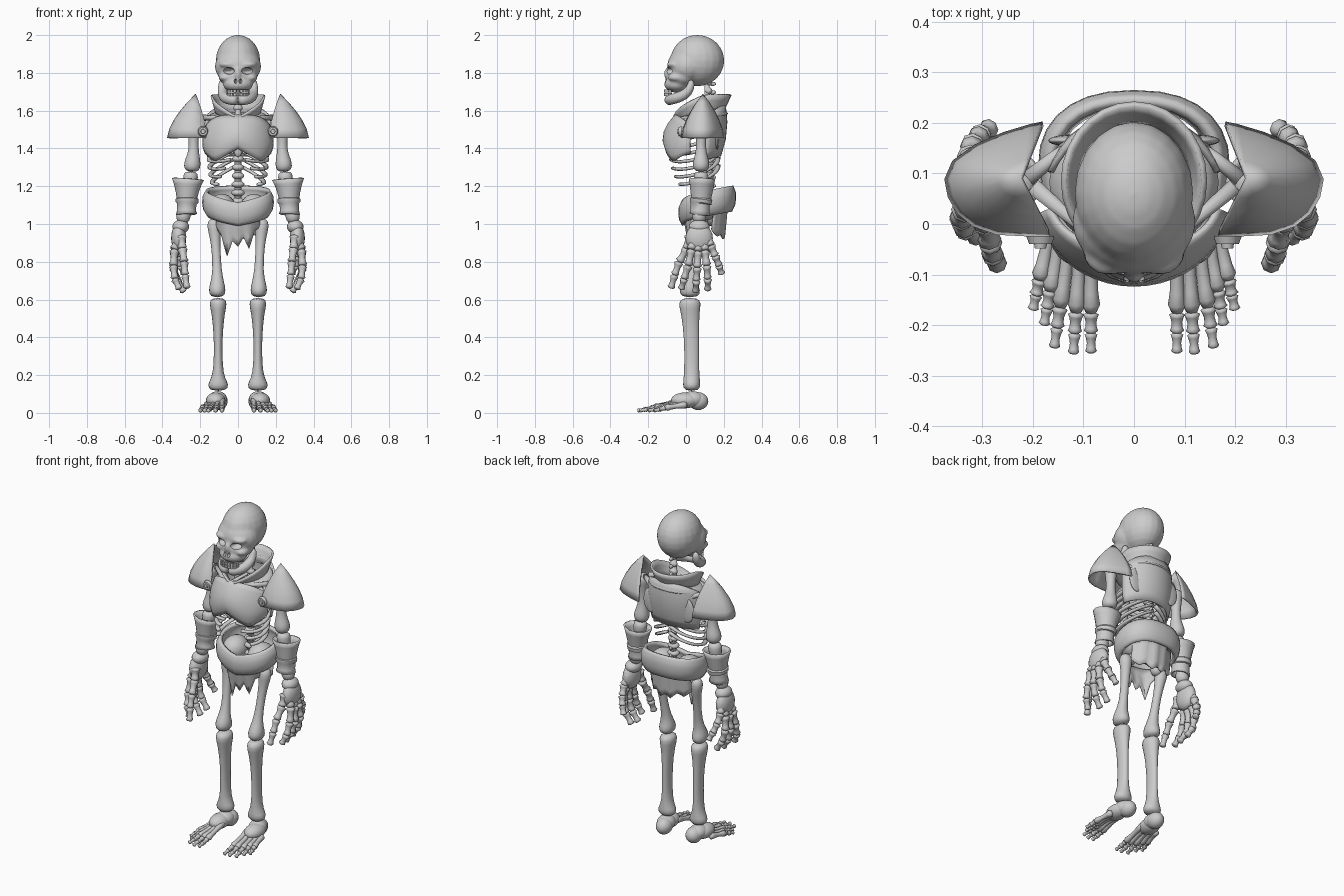
import bpy, bmesh
from math import sin, cos, pi, radians, copysign
from mathutils import Vector, Matrix

if "Cube" in bpy.data.objects:
    bpy.data.objects.remove(bpy.data.objects["Cube"])

GREY = bpy.data.materials.new("pale grey")
GREY.use_nodes = True
GREY.diffuse_color = (0.6, 0.6, 0.6, 1)
GREY.node_tree.nodes["Principled BSDF"].inputs["Base Color"].default_value = (0.6, 0.6, 0.6, 1)
X, Z = Vector((1, 0, 0)), Vector((0, 0, 1))


# ---------- helpers ----------
def finish(name, bm, mirror=False, thick=0, subdiv=0, sharp=False):
    bmesh.ops.recalc_face_normals(bm, faces=bm.faces)
    mesh = bpy.data.meshes.new(name)
    bm.to_mesh(mesh)
    bm.free()
    mesh.materials.append(GREY)
    ob = bpy.data.objects.new(name, mesh)
    bpy.context.collection.objects.link(ob)
    for p in mesh.polygons:
        p.use_smooth = True
    if sharp:
        keep_edges(ob)
    if thick:
        m = ob.modifiers.new("thickness", 'SOLIDIFY')
        m.thickness, m.offset = thick, 0
    if mirror:
        ob.modifiers.new("mirror", 'MIRROR').use_clip = False
    if subdiv:
        m = ob.modifiers.new("smooth", 'SUBSURF')
        m.levels = m.render_levels = subdiv
    return ob


def keep_edges(ob):
    bpy.ops.object.select_all(action='DESELECT')
    ob.select_set(True)
    bpy.context.view_layer.objects.active = ob
    bpy.ops.object.shade_smooth_by_angle(angle=radians(35))


def tube(bm, pts, ref=X, sides=10, cap=True):
    """Loft round sections along points (x, y, z, radius[, second radius])."""
    ps = [Vector(p[:3]) for p in pts]
    rings = []
    for i, p in enumerate(pts):
        t = (ps[min(i + 1, len(ps) - 1)] - ps[max(i - 1, 0)]).normalized()
        a = (ref - t * ref.dot(t)).normalized()
        b = t.cross(a)
        rings.append([bm.verts.new(ps[i] + a * p[3] * cos(2 * pi * k / sides)
                                   + b * p[-1] * sin(2 * pi * k / sides)) for k in range(sides)])
    for r, s in zip(rings, rings[1:]):
        for k in range(sides):
            bm.faces.new((r[k], r[(k + 1) % sides], s[(k + 1) % sides], s[k]))
    if cap:
        bm.faces.new(rings[0])
        bm.faces.new(rings[-1])


def blob(bm, c, r):
    bmesh.ops.create_uvsphere(bm, u_segments=20, v_segments=12, radius=1,
                              matrix=Matrix.Translation(c) @ Matrix.Diagonal((*r, 1)))


def pair(bm, c, r):
    blob(bm, c, r)
    blob(bm, (-c[0], c[1], c[2]), r)


def chain(bm, pts, r, taper=0.85):
    """Row of small knuckled bones through the points."""
    for a, b in zip(pts, pts[1:]):
        a, b = Vector(a), Vector(b)
        tube(bm, [(*a.lerp(b, f), r * k) for f, k in
                  ((0, .6), (.1, 1.1), (.25, .9), (.5, .72), (.75, .8), (.9, 1), (1, .6))], sides=8)
        r *= taper


def sheet(name, f, nu, nv, thick, closed=False, mirror=False):
    """Thin shell from a surface function f(u, v)."""
    bm = bmesh.new()
    n = nu if closed else nu + 1
    g = [[bm.verts.new(f(i / nu, j / nv)) for i in range(n)] for j in range(nv + 1)]
    for j in range(nv):
        for i in range(nu):
            k = (i + 1) % n
            bm.faces.new((g[j][i], g[j][k], g[j + 1][k], g[j + 1][i]))
    bmesh.ops.remove_doubles(bm, verts=bm.verts, dist=1e-4)
    return finish(name, bm, mirror, thick, sharp=True)


def lerp_list(vals, t):
    t = t * (len(vals) - 1)
    i = min(int(t), len(vals) - 2)
    return vals[i] + (vals[i + 1] - vals[i]) * (t - i)


def boxy(c, power):
    return copysign(abs(c) ** power, c)


# ---------- skull: fused rounded masses with carved sockets ----------
bm = bmesh.new()
blob(bm, (0, .06, 1.865), (.118, .143, .136))
blob(bm, (0, .005, 1.835), (.123, .105, .1))
blob(bm, (0, -.02, 1.78), (.104, .085, .06))
blob(bm, (0, -.048, 1.74), (.08, .068, .045))
blob(bm, (0, -.098, 1.795), (.017, .02, .03))
pair(bm, (.05, -.062, 1.845), (.05, .04, .02))
pair(bm, (.068, -.045, 1.775), (.036, .052, .022))
skull = finish("skull", bm)
bm = bmesh.new()
pair(bm, (.051, -.115, 1.811), (.034, .065, .02))
pair(bm, (.013, -.13, 1.757), (.009, .045, .015))
cutter = finish("socket_cutter", bm)
cutter.hide_render = True
skull.modifiers.new("fuse", 'REMESH').voxel_size = .008
skull.modifiers.new("soften", 'SMOOTH').iterations = 6
cut = skull.modifiers.new("sockets", 'BOOLEAN')
cut.operation, cut.object = 'DIFFERENCE', cutter
baked = bpy.data.meshes.new_from_object(skull.evaluated_get(bpy.context.evaluated_depsgraph_get()))
skull.modifiers.clear()
skull.data = baked
bpy.data.objects.remove(cutter)
keep_edges(skull)

# jaw and teeth
bm = bmesh.new()
tube(bm, [(.085, .03, 1.765, .016), (.085, .026, 1.72, .024), (.08, -.005, 1.682, .03),
          (.066, -.06, 1.664, .03), (.035, -.088, 1.657, .029), (0, -.092, 1.656, .029)],
     ref=Vector((1, -1, 0)))
finish("jaw", bm, mirror=True, subdiv=1)
bm = bmesh.new()
for z in (1.704, 1.686):
    for k in range(-4, 5):
        a = k * .27
        bmesh.ops.create_cube(bm, size=1, matrix=Matrix.Translation((.06 * sin(a), -.058 - .052 * cos(a), z))
                              @ Matrix.Rotation(a, 4, 'Z') @ Matrix.Diagonal((.013, .012, .016, 1)))
finish("teeth", bm, sharp=True)

# ---------- spine, ribs, shoulder bones, pelvis ----------
bm = bmesh.new()
tube(bm, [(0, .12, 1, .018), (0, .125, 1.4, .018), (0, .11, 1.77, .014)])
for i in range(17):
    z = 1.03 + .045 * i
    r = .038 - .001 * i
    blob(bm, (0, .12, z), (r, r * .85, .019))
    blob(bm, (0, .14, z - .008), (.009, .02, .011))
finish("spine", bm)

bm = bmesh.new()
for i in range(7):
    end = radians(168 - max(0, i - 3) * 13)
    w = (.115, .135, .142, .145, .142, .136, .128)[i]
    path = []
    for k in range(13):
        a = end * k / 12
        path.append((w * sin(a) + .008, .045 + .125 * cos(a), 1.55 - .04 * i - .1 * sin(a * .7), .009, .014))
    tube(bm, path, ref=Z, sides=6)
finish("ribs", bm, mirror=True)

bm = bmesh.new()
tube(bm, [(0, -.05, 1.54, .03, .012), (0, -.075, 1.45, .024, .012), (0, -.083, 1.4, .03, .014),
          (0, -.08, 1.35, .014, .01)])
finish("breastbone", bm, subdiv=1)
bm = bmesh.new()
tube(bm, [(.02, -.045, 1.55, .015), (.1, -.01, 1.56, .011), (.2, .075, 1.565, .017)], ref=Z)
tube(bm, [(.1, .17, 1.53, .012), (.16, .13, 1.56, .014), (.21, .09, 1.56, .016)], ref=Z)
blob(bm, (.12, .165, 1.47), (.05, .012, .075))
finish("shoulder_bones", bm, mirror=True)
bm = bmesh.new()
blob(bm, (.085, .1, 1.09), (.07, .085, .07))
blob(bm, (.03, .13, 1.04), (.06, .05, .05))
finish("pelvis", bm, mirror=True)

# ---------- arms and hands ----------
bm = bmesh.new()
tube(bm, [(.23, .08, 1.57, .03), (.232, .08, 1.54, .045), (.235, .08, 1.5, .033), (.235, .08, 1.43, .026),
          (.235, .08, 1.38, .03), (.24, .08, 1.335, .044), (.243, .08, 1.305, .048), (.245, .08, 1.275, .034)])
finish("upper_arm", bm, mirror=True, subdiv=1)
bm = bmesh.new()
tube(bm, [(.25, .08, 1.28, .03), (.25, .08, 1.255, .046), (.255, .08, 1.2, .032), (.28, .07, 1.09, .024),
          (.288, .07, 1.05, .043), (.292, .07, 1.02, .037), (.295, .07, 1.005, .022)])
finish("forearm", bm, mirror=True, subdiv=1)
bm = bmesh.new()
tube(bm, [(.265, .085, 1.238, .08, .066), (.267, .084, 1.21, .068, .061), (.269, .082, 1.17, .056, .055),
          (.27, .08, 1.135, .05, .05), (.27, .08, 1.13, .056, .056), (.27, .078, 1.115, .055, .055),
          (.271, .076, 1.108, .047, .048), (.273, .074, 1.07, .045, .046), (.272, .072, 1.05, .052, .05)],
     sides=14, cap=False)
finish("bracer", bm, mirror=True, thick=.01, sharp=True)

bm = bmesh.new()
blob(bm, (.303, .07, .985), (.044, .055, .037))
blob(bm, (.314, .07, .925), (.04, .072, .077))
FINGERS = [
    [(.3, .02, .94), (.295, .005, .87), (.285, -.035, .80), (.28, -.06, .73), (.27, -.08, .66)],
    [(.31, .04, .95), (.335, .03, .865), (.342, .012, .78), (.335, -.01, .71), (.31, -.025, .655)],
    [(.31, .065, .95), (.335, .065, .855), (.342, .06, .77), (.325, .055, .7), (.285, .05, .64)],
    [(.31, .09, .95), (.335, .1, .86), (.342, .11, .78), (.325, .115, .71), (.285, .115, .65)],
    [(.31, .11, .95), (.325, .13, .885), (.32, .155, .83), (.305, .175, .78), (.285, .19, .735)]]
for f in FINGERS:
    chain(bm, f, .026, .92)
finish("hand", bm, mirror=True)

# ---------- legs and feet ----------
bm = bmesh.new()
tube(bm, [(.128, .08, 1.03, .025), (.128, .08, .995, .042), (.122, .075, .94, .03), (.116, .06, .86, .024),
          (.11, .04, .75, .025), (.11, .025, .69, .038), (.11, .02, .65, .05, .062), (.11, .02, .61, .037, .05)])
blob(bm, (.095, .08, 1.01), (.035, .035, .035))
finish("thigh_bone", bm, mirror=True, subdiv=1)
bm = bmesh.new()
tube(bm, [(.105, .02, .61, .035, .045), (.105, .02, .58, .052, .066), (.105, .022, .53, .036, .05),
          (.105, .03, .4, .023, .042), (.105, .03, .25, .024, .041), (.105, .03, .18, .038, .045),
          (.105, .03, .15, .062, .05), (.105, .03, .115, .045, .042)])
finish("shin_bone", bm, mirror=True, subdiv=1)
bm = bmesh.new()
blob(bm, (.1, .065, .062), (.045, .053, .047))
blob(bm, (.108, .035, .072), (.05, .06, .043))
blob(bm, (.118, -.005, .066), (.052, .075, .042))
for k, (tx, ty) in enumerate([(.085, -.255), (.12, -.257), (.158, -.245), (.178, -.2), (.2, -.17)]):
    a, b = Vector((.085 + .019 * k, -.02 + .006 * k, .068 - .006 * k)), Vector((tx, ty, .012))
    knee, mid = a.lerp(b, .66), a.lerp(b, .83)
    knee.z, mid.z = .027, .018
    chain(bm, [a, knee, mid, b], .018, .8)
finish("foot", bm, mirror=True)


# ---------- armour ----------
def chest(u, v):
    a = radians(-82 + 164 * u)
    low = 1.40 - .07 * min(1, abs(sin(a)) * 1.4) + .045 * max(0, abs(sin(a)) - .7) / .3
    z = low + (1.575 - .05 * sin(a) ** 4 - low) * v
    w = lerp_list((.172, .185, .184, .177, .165), v)
    d = lerp_list((.148, .163, .157, .135, .1), v)
    return w * sin(a), .045 - d * cos(a), z


def back(u, v):
    a = radians(-70 + 140 * u)
    z = 1.33 + .03 * cos(a) + (.27 - .05 * sin(a) ** 4) * v
    return lerp_list((.165, .18, .185, .175), v) * sin(a), .05 + lerp_list((.13, .155, .163, .155), v) * cos(a), z


def collar(u, v):
    a = 2 * pi * u
    s = sin(a / 2)
    low, high = 1.54 + .06 * s, 1.56 + .125 * min(1, s * 1.35)
    return (.113 + .026 * v) * sin(a), .085 - (.11 + .042 * v) * cos(a), low + (high - low) * v


def yoke(u, v):
    a = 2 * pi * u
    s = (1 - cos(a)) / 2
    return (.165 - .05 * v) * sin(a), .083 - (.136 - .025 * v) * cos(a), 1.54 + .04 * s + .025 * v


def pad(u, v):
    a = pi * u
    k = 1 - v ** 1.6
    rx = .165 + .198 * abs(sin(a)) ** (.55 if u < .5 else 1.7) + .015 * u
    ry = .088 - .11 * cos(a)
    return .222 + (rx - .222) * k, .09 + (ry - .09) * k, 1.455 + .23 * v


def belt(u, v):
    a = 2 * pi * u
    s = sin(a / 2)
    k = lerp_list((.86, .97, 1, .99, .9), v)
    return (.18 * k * boxy(sin(a), .85), .112 - .143 * k * boxy(cos(a), .85),
            .995 + .075 * s + (.115 + .015 * s) * v)


sheet("chest_plate", chest, 20, 8, .012)
sheet("back_plate", back, 16, 6, .012)
sheet("collar", collar, 28, 3, .012, closed=True)
sheet("yoke", yoke, 28, 2, .012, closed=True)
sheet("shoulder_pad", pad, 10, 5, .01, mirror=True)
sheet("belt", belt, 28, 8, .02, closed=True)

bm = bmesh.new()
for r, y in ((.028, -.032), (.014, -.04)):
    bmesh.ops.create_cone(bm, cap_ends=True, segments=16, radius1=r, radius2=r * .8, depth=.016,
                          matrix=Matrix.Translation((.185, y, 1.49)) @ Matrix.Rotation(pi / 2, 4, 'X'))
finish("strap_stud", bm, mirror=True, sharp=True)

# ---------- ragged cloth ----------
FRONT_HEM = (.98, .94, .83, .91, .88, .93, .87, .965, .985)
BACK_HEM = (.97, .94, .96, .925, .945, .92, .95, .935, .97)


def front_cloth(u, v):
    x = -.115 + .23 * u
    return x, -.012 + 3 * x * x + .03 * v, 1.04 + (lerp_list(FRONT_HEM, u) - 1.04) * v


def back_cloth(u, v):
    x = -.135 + .27 * u
    return x, .215 - 3.5 * x * x - .015 * v + .004 * sin(u * 25), 1.09 + (lerp_list(BACK_HEM, u) - 1.09) * v


sheet("front_cloth", front_cloth, 16, 4, .008)
sheet("back_cloth", back_cloth, 16, 4, .008)
